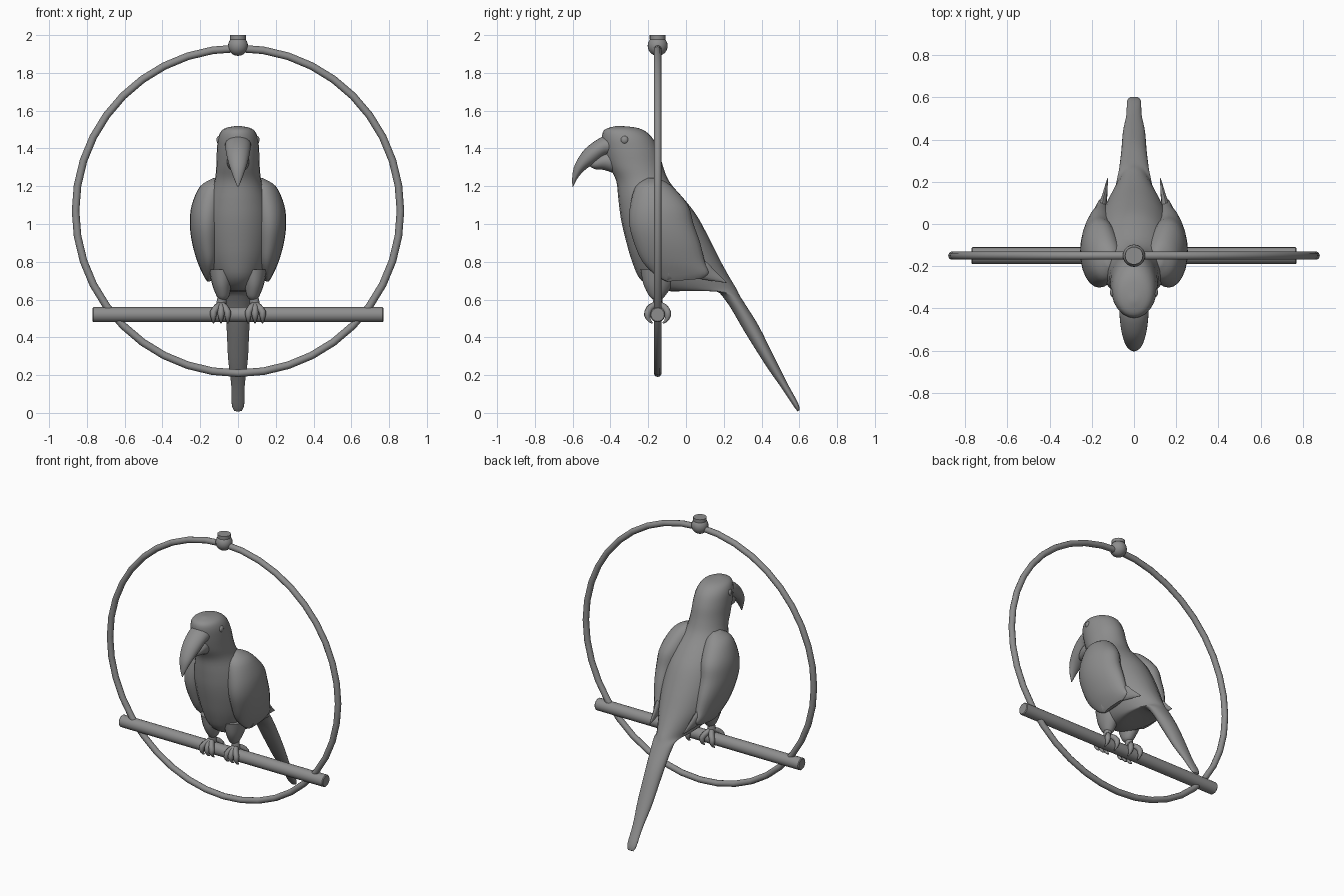
import bpy, bmesh, math
from mathutils import Vector

if "Cube" in bpy.data.objects:
    bpy.data.objects.remove(bpy.data.objects["Cube"])

GREY = 0.27
grey = bpy.data.materials.new("plain grey")
grey.use_nodes = True
grey.diffuse_color = (GREY, GREY, GREY, 1)
grey.node_tree.nodes["Principled BSDF"].inputs["Base Color"].default_value = (GREY, GREY, GREY, 1)


def finish(obj, name, mirror=False, angle=50):
    obj.name = name
    obj.data.materials.clear()
    obj.data.materials.append(grey)
    bpy.ops.object.select_all(action='DESELECT')
    obj.select_set(True)
    bpy.context.view_layer.objects.active = obj
    if obj.type == 'MESH':
        bpy.ops.object.shade_smooth_by_angle(angle=math.radians(angle))
    if mirror:
        mod = obj.modifiers.new("Mirror", 'MIRROR')
        mod.use_axis[0] = True
    return obj


def spline(rows, steps):
    """Smooth curve through rows of values."""
    rows = [Vector(r) for r in rows]
    out = []
    for i in range(len(rows) - 1):
        p0, p1, p2 = rows[max(i - 1, 0)], rows[i], rows[i + 1]
        p3 = rows[min(i + 2, len(rows) - 1)]
        for s in range(steps):
            t = s / steps
            out.append(0.5 * (2 * p1 + (p2 - p0) * t + (2 * p0 - 5 * p1 + 4 * p2 - p3) * t * t
                              + (3 * p1 - p0 - 3 * p2 + p3) * t ** 3))
    return out + [rows[-1]]


def loft(name, sections, mirror=False, sides=24, steps=4):
    """Oval sections: front y, front z, back y, back z, centre x, half width."""
    bm = bmesh.new()
    rings = []
    for fy, fz, by, bz, cx, w in spline(sections, steps):
        ring = []
        for k in range(sides):
            a = math.tau * k / sides
            c = math.cos(a) / 2
            ring.append(bm.verts.new((cx + w * math.sin(a), (fy + by) / 2 + (fy - by) * c,
                                      (fz + bz) / 2 + (fz - bz) * c)))
        rings.append(ring)
    for a, b in zip(rings, rings[1:]):
        for k in range(sides):
            j = (k + 1) % sides
            bm.faces.new((a[k], a[j], b[j], b[k]))
    bm.faces.new(rings[0])
    bm.faces.new(rings[-1])
    bmesh.ops.recalc_face_normals(bm, faces=bm.faces)
    mesh = bpy.data.meshes.new(name)
    bm.to_mesh(mesh)
    bm.free()
    obj = bpy.data.objects.new(name, mesh)
    bpy.context.collection.objects.link(obj)
    return finish(obj, name, mirror)


def ball(name, centre, size, mirror=False):
    bpy.ops.mesh.primitive_uv_sphere_add(segments=20, ring_count=12)
    obj = bpy.context.object
    for v in obj.data.vertices:
        v.co = Vector(centre) + v.co * Vector(size)
    return finish(obj, name, mirror)


# Swing: hoop, perch and hanger
Y = -0.15
bpy.ops.mesh.primitive_torus_add(major_segments=40, minor_segments=10, major_radius=0.86,
                                 minor_radius=0.02, location=(0, Y, 1.07), rotation=(math.pi / 2, 0, 0))
finish(bpy.context.object, "hoop")
bpy.ops.mesh.primitive_cylinder_add(vertices=20, radius=0.04, depth=1.54, location=(0, Y, 0.52),
                                    rotation=(0, math.pi / 2, 0))
bev = finish(bpy.context.object, "perch").modifiers.new("Bevel", 'BEVEL')
bev.width = 0.005
bev.limit_method = 'ANGLE'
ball("hanger_ball", (0, Y, 1.943), (0.053, 0.053, 0.053))
bpy.ops.mesh.primitive_cylinder_add(vertices=20, radius=0.042, depth=0.022, location=(0, Y, 1.989))
finish(bpy.context.object, "hanger_cap")

# Head, body and tail in one sweep
loft("body", [
    (-0.375, 1.518, -0.355, 1.52, 0, 0.01),
    (-0.43, 1.50, -0.25, 1.507, 0, 0.075),
    (-0.445, 1.46, -0.185, 1.465, 0, 0.103),
    (-0.435, 1.39, -0.145, 1.39, 0, 0.112),
    (-0.41, 1.31, -0.12, 1.30, 0, 0.115),
    (-0.37, 1.23, -0.085, 1.22, 0, 0.125),
    (-0.358, 1.13, 0.0, 1.12, 0, 0.16),
    (-0.345, 1.03, 0.06, 1.04, 0, 0.18),
    (-0.32, 0.92, 0.125, 0.92, 0, 0.185),
    (-0.285, 0.80, 0.185, 0.80, 0, 0.17),
    (-0.235, 0.70, 0.235, 0.71, 0, 0.135),
    (-0.12, 0.645, 0.265, 0.66, 0, 0.105),
    (0.13, 0.65, 0.285, 0.62, 0, 0.08),
    (0.21, 0.595, 0.32, 0.565, 0, 0.07),
    (0.31, 0.43, 0.385, 0.46, 0, 0.06),
    (0.42, 0.255, 0.46, 0.31, 0, 0.052),
    (0.50, 0.14, 0.535, 0.16, 0, 0.036),
    (0.57, 0.035, 0.592, 0.055, 0, 0.033),
    (0.592, 0.008, 0.602, 0.015, 0, 0.02)])

# Beak
loft("upper_beak", [
    (-0.38, 1.475, -0.38, 1.36, 0, 0.07),
    (-0.45, 1.458, -0.425, 1.36, 0, 0.068),
    (-0.535, 1.397, -0.475, 1.325, 0, 0.06),
    (-0.588, 1.315, -0.53, 1.29, 0, 0.044),
    (-0.602, 1.25, -0.572, 1.245, 0, 0.024),
    (-0.601, 1.195, -0.598, 1.195, 0, 0.003)])
loft("lower_beak", [
    (-0.36, 1.39, -0.36, 1.26, 0, 0.06),
    (-0.43, 1.38, -0.43, 1.285, 0, 0.056),
    (-0.48, 1.35, -0.48, 1.29, 0, 0.04),
    (-0.515, 1.32, -0.51, 1.305, 0, 0.012)])
ball("eyes", (0.1, -0.325, 1.445), (0.014, 0.021, 0.021), True)

# Wings with a pointed flight feather at the back
loft("wings", [
    (-0.2, 1.245, -0.14, 1.24, 0.11, 0.02),
    (-0.265, 1.20, -0.075, 1.20, 0.13, 0.07),
    (-0.295, 1.10, 0.01, 1.10, 0.155, 0.09),
    (-0.3, 1.0, 0.04, 1.0, 0.165, 0.09),
    (-0.275, 0.9, 0.075, 0.9, 0.163, 0.08),
    (-0.23, 0.8, 0.1, 0.8, 0.155, 0.06),
    (-0.155, 0.725, 0.12, 0.74, 0.155, 0.03),
    (-0.1, 0.695, 0.08, 0.71, 0.155, 0.012)], True)
loft("flight_feathers", [
    (-0.08, 0.86, -0.1, 0.70, 0.16, 0.03),
    (0.09, 0.81, 0.05, 0.71, 0.15, 0.02),
    (0.15, 0.755, 0.13, 0.70, 0.138, 0.012),
    (0.217, 0.69, 0.214, 0.688, 0.125, 0.002)], True, 12)

# Feathered thighs and shanks
loft("thighs", [
    (-0.24, 0.76, -0.04, 0.76, 0.085, 0.07),
    (-0.225, 0.68, -0.07, 0.68, 0.085, 0.052),
    (-0.195, 0.62, -0.11, 0.62, 0.08, 0.034),
    (-0.175, 0.6, -0.13, 0.6, 0.08, 0.018)], True, 16)
loft("shanks", [
    (-0.175, 0.64, -0.125, 0.64, 0.082, 0.022),
    (-0.175, 0.56, -0.125, 0.56, 0.09, 0.028)], True, 12, 1)


# Toes curling around the perch, each ending in a claw
def toe(name, x0, x1, direction):
    curve = bpy.data.curves.new(name, 'CURVE')
    curve.dimensions = '3D'
    curve.bevel_depth = 0.018
    curve.bevel_resolution = 2
    curve.use_fill_caps = True
    path = curve.splines.new('POLY')
    count = 9
    path.points.add(count - 1)
    for i, p in enumerate(path.points):
        t = i / (count - 1)
        a = math.radians(150 * t)
        p.co = (x0 + (x1 - x0) * min(1, t * 2), Y + direction * 0.055 * math.sin(a),
                0.52 + 0.052 * math.cos(a), 1)
        p.radius = 1 if t < 0.6 else 1 - 2 * (t - 0.6)
    obj = bpy.data.objects.new(name, curve)
    bpy.context.collection.objects.link(obj)
    finish(obj, name)


for side, label in ((1, "left"), (-1, "right")):
    for where, direction in (("front", -1), ("back", 1)):
        for n, x in enumerate((0.055, 0.09, 0.13)):
            if where == "front" or n != 1:
                toe(f"{label}_{where}_toe_{n + 1}", side * 0.09, side * x, direction)
